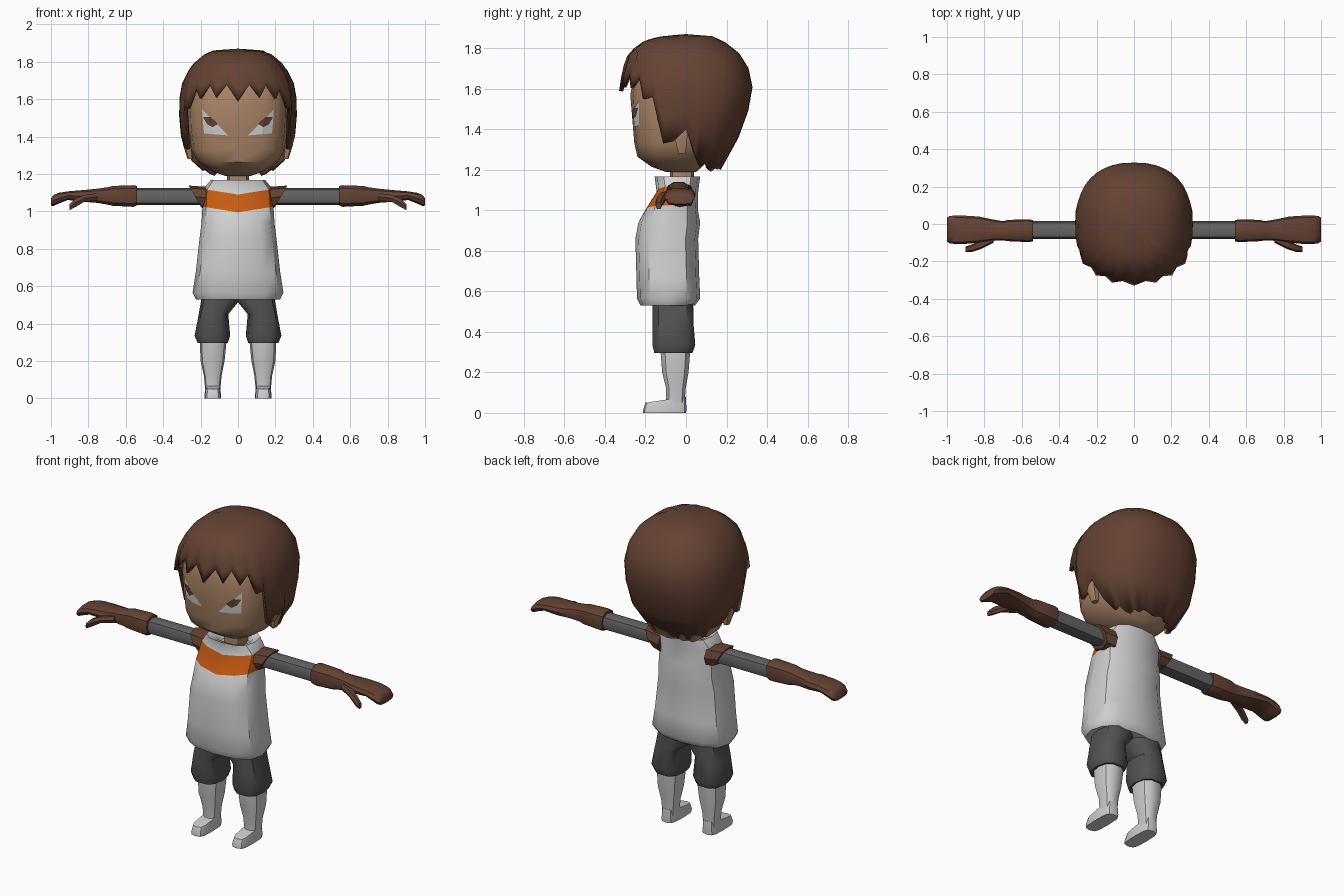
import bpy, bmesh, math
from mathutils import Vector
from mathutils.bvhtree import BVHTree

if "Cube" in bpy.data.objects:
    bpy.data.objects.remove(bpy.data.objects["Cube"])


def colour(name, r, g, b):
    m = bpy.data.materials.new(name)
    m.diffuse_color = (r, g, b, 1)
    m.use_nodes = True
    m.node_tree.nodes["Principled BSDF"].inputs["Base Color"].default_value = m.diffuse_color
    return m


BROWN = colour("dark_brown", .13, .055, .034)
SKIN = colour("skin", .40, .23, .135)
WHITE = colour("off_white", .62, .62, .62)
ORANGE = colour("orange", .58, .105, .006)
SHORTS = colour("charcoal", .085, .085, .085)
GREY = colour("sleeve_grey", .13, .13, .13)


def finish(name, bm, mats, mirror=False, angle=40):
    """Turn a bmesh into a smooth shaded, optionally mirrored object."""
    bmesh.ops.recalc_face_normals(bm, faces=bm.faces)
    me = bpy.data.meshes.new(name)
    bm.to_mesh(me)
    bm.free()
    ob = bpy.data.objects.new(name, me)
    bpy.context.collection.objects.link(ob)
    for m in mats:
        me.materials.append(m)
    bpy.ops.object.select_all(action='DESELECT')
    ob.select_set(True)
    bpy.context.view_layer.objects.active = ob
    bpy.ops.object.shade_smooth_by_angle(angle=math.radians(angle))
    if mirror:
        ob.modifiers.new("mirror", 'MIRROR').use_mirror_merge = False
    return ob


def spow(v, p):
    return math.copysign(abs(v) ** p, v)


def loft(rings, axis='z', n=12, power=.75, warp=None):
    """Skin rounded rings given as (position, a0, a1, b0, b1)."""
    bm = bmesh.new()
    loops = []
    for p, a0, a1, b0, b1 in rings:
        loop = []
        for i in range(n):
            t = 2 * math.pi * i / n
            a = (a0 + a1) / 2 + (a1 - a0) / 2 * spow(math.cos(t), power)
            b = (b0 + b1) / 2 + (b1 - b0) / 2 * spow(math.sin(t), power)
            v = Vector((a, b, p) if axis == 'z' else (p, a, b))
            loop.append(bm.verts.new(warp(v) if warp else v))
        loops.append(loop)
    for lo, hi in zip(loops, loops[1:]):
        for i in range(n):
            j = (i + 1) % n
            bm.faces.new((lo[i], lo[j], hi[j], hi[i]))
    bm.faces.new(loops[0])
    bm.faces.new(loops[-1])
    bmesh.ops.recalc_face_normals(bm, faces=bm.faces)
    return bm


# Head
head_bm = loft([(1.19, -.07, .07, -.10, .05), (1.215, -.14, .14, -.17, .08),
                (1.265, -.215, .215, -.24, .13), (1.33, -.25, .25, -.255, .16),
                (1.45, -.265, .265, -.265, .20), (1.57, -.27, .27, -.275, .24),
                (1.70, -.25, .25, -.25, .25), (1.80, -.15, .15, -.15, .15)], n=16, power=.7)
head_tree = BVHTree.FromBMesh(head_bm)
finish("head", head_bm, [SKIN])
finish("neck", loft([(1.10, -.06, .06, -.08, .04), (1.25, -.06, .06, -.08, .04)], n=8), [SKIN])
finish("ear", loft([(1.28, .24, .27, -.04, 0), (1.36, .245, .295, -.06, .01),
                    (1.42, .25, .29, -.06, .01)], n=6), [SKIN], True)


# Eyes: thin plates laid on the face
def face_plate(name, corners, lift, mat):
    bm = bmesh.new()
    bm.faces.new([bm.verts.new((x, 0, z)) for x, z in corners])
    bmesh.ops.triangulate(bm, faces=bm.faces)
    bmesh.ops.subdivide_edges(bm, edges=bm.edges, cuts=4, use_grid_fill=True)
    for v in bm.verts:
        hit = head_tree.ray_cast(Vector((v.co.x, -1, v.co.z)), Vector((0, 1, 0)))[0]
        v.co.y = hit.y - lift
    bmesh.ops.recalc_face_normals(bm, faces=bm.faces)
    if sum(f.normal.y for f in bm.faces) > 0:
        bmesh.ops.reverse_faces(bm, faces=bm.faces)
    me = bpy.data.meshes.new(name)
    bm.to_mesh(me)
    bm.free()
    me.materials.append(mat)
    ob = bpy.data.objects.new(name, me)
    bpy.context.collection.objects.link(ob)
    ob.modifiers.new("mirror", 'MIRROR').use_mirror_merge = False


face_plate("eye_white", [(.053, 1.406), (.182, 1.417), (.192, 1.545)], .005, WHITE)
face_plate("iris", [(.108, 1.468), (.135, 1.45), (.165, 1.465), (.188, 1.505), (.15, 1.505)],
           .009, BROWN)

# Hair: shell hung from the crown, with a jagged hem by direction
PROFILE = [(1.87, 0, 0, 0), (1.86, .14, -.12, .13), (1.84, .18, -.20, .18), (1.78, .25, -.28, .26),
           (1.70, .295, -.305, .31), (1.64, .31, -.315, .33), (1.55, .318, -.325, .325),
           (1.40, .305, -.32, .28), (1.30, .28, -.30, .23), (1.18, .16, -.20, .16)]
# Hem height from the middle of the fringe round to the nape
HEM = [1.59, 1.68, 1.61, 1.68, 1.605, 1.66, 1.55, 1.56, 1.33, 1.34, 1.40, 1.27, 1.215,
       1.23, 1.20, 1.19, 1.21, 1.20, 1.215, 1.21, 1.20]


def hair_section(z):
    for (z1, *s1), (z0, *s0) in zip(PROFILE, PROFILE[1:]):
        if z >= z0:
            f = (z - z0) / (z1 - z0)
            return [a * f + b * (1 - f) for a, b in zip(s1, s0)]
    return PROFILE[-1][1:]


bm = bmesh.new()
crown = bm.verts.new((0, 0, 1.87))
COLS, ROWS = 40, 8
grid = []
for k in range(COLS):
    phi = 2 * math.pi * k / COLS
    hem = HEM[min(k, COLS - k)]
    s, c = spow(math.sin(phi), .85), spow(math.cos(phi), .85)
    col = []
    for r in range(1, ROWS + 1):
        t = r / ROWS
        z = 1.87 - (1.87 - hem) * t * t
        hx, yf, yb = hair_section(z)
        puff = 1 + (.03 * t if min(k, COLS - k) < 8 and k % 2 == 0 else 0)
        col.append(bm.verts.new((hx * s * puff, (yf * c if c > 0 else -yb * c) * puff, z)))
    grid.append(col)
for k in range(COLS):
    a, b = grid[k], grid[(k + 1) % COLS]
    bm.faces.new((crown, a[0], b[0]))
    for r in range(ROWS - 1):
        bm.faces.new((a[r], a[r + 1], b[r + 1], b[r]))
hair = finish("hair", bm, [BROWN])
sol = hair.modifiers.new("thickness", 'SOLIDIFY')
sol.thickness, sol.offset = .02, -1


# Tunic with a painted chest band and open collar
def chest_dip(v):
    if .97 < v.z < 1.12:
        v.z += .16 * abs(v.x) - .005
    return v


bm = loft([(.53, -.225, .225, -.225, .045), (.565, -.243, .243, -.242, .07),
           (.68, -.225, .225, -.245, .065), (.86, -.205, .205, -.25, .06),
           (.94, -.195, .195, -.235, .07), (1.0, -.19, .19, -.205, .06),
           (1.095, -.185, .185, -.145, .06), (1.168, -.145, .145, -.155, .07),
           (1.15, -.10, .10, -.11, .045), (1.12, -.08, .08, -.09, .04)], warp=chest_dip)
for f in bm.faces:
    zs = [v.co.z for v in f.verts]
    if .98 < min(zs) and max(zs) < 1.14 and f.normal.y < -.25 and len(zs) == 4:
        f.material_index = 1
finish("tunic", bm, [WHITE, ORANGE])


# Short sleeve caps with a slanted edge
def slant(v):
    if v.x > .2:
        v.x = .195 + .07 * (v.z - 1.02) / .12
    return v


finish("sleeve_cap", loft([(.15, -.11, .045, 1.01, 1.13), (.25, -.10, .035, 1.02, 1.138)],
                          'x', 8, warp=slant), [BROWN], True)

# Arms, gloves and thumbs
finish("arm", loft([(.14, -.08, .015, 1.035, 1.125), (.58, -.08, .015, 1.035, 1.125)], 'x', 8),
       [GREY], True)
finish("glove", loft([(.54, -.092, .02, 1.03, 1.138), (.56, -.097, .025, 1.022, 1.142),
                      (.67, -.092, .022, 1.028, 1.138), (.70, -.088, .015, 1.035, 1.13),
                      (.76, -.09, .025, 1.045, 1.122), (.83, -.10, .04, 1.05, 1.115),
                      (.91, -.107, .045, 1.06, 1.108), (.96, -.107, .045, 1.04, 1.10),
                      (.985, -.103, .043, 1.028, 1.09), (1.0, -.095, .035, 1.03, 1.07)], 'x', 10),
       [BROWN], True)
finish("thumb", loft([(.75, -.10, -.05, 1.055, 1.10), (.82, -.135, -.085, 1.05, 1.09),
                      (.87, -.15, -.11, 1.02, 1.07), (.90, -.15, -.12, 1.005, 1.04)], 'x', 6),
       [BROWN], True)

# Shorts, lower legs and shoes
finish("shorts", loft([(.295, .055, .215, -.16, .035), (.335, .042, .232, -.17, .05),
                       (.45, .052, .21, -.17, .04), (.52, -.005, .198, -.17, .04),
                       (.60, -.005, .19, -.17, .035)], n=10), [SHORTS], True)
finish("lower_leg", loft([(.04, .095, .175, -.10, -.005), (.12, .088, .182, -.10, 0),
                          (.20, .072, .20, -.12, .015), (.32, .06, .205, -.13, .025)], n=10),
       [WHITE], True)


def toe_slope(v):
    if v.z > .04:
        v.z = .05 + max(0, .03 * (v.y + .2) / .2)
    return v


finish("shoe", loft([(0, .092, .178, -.212, 0), (.015, .09, .18, -.212, .002),
                     (.05, .097, .173, -.20, 0)], n=12, power=.55, warp=toe_slope), [WHITE], True)
